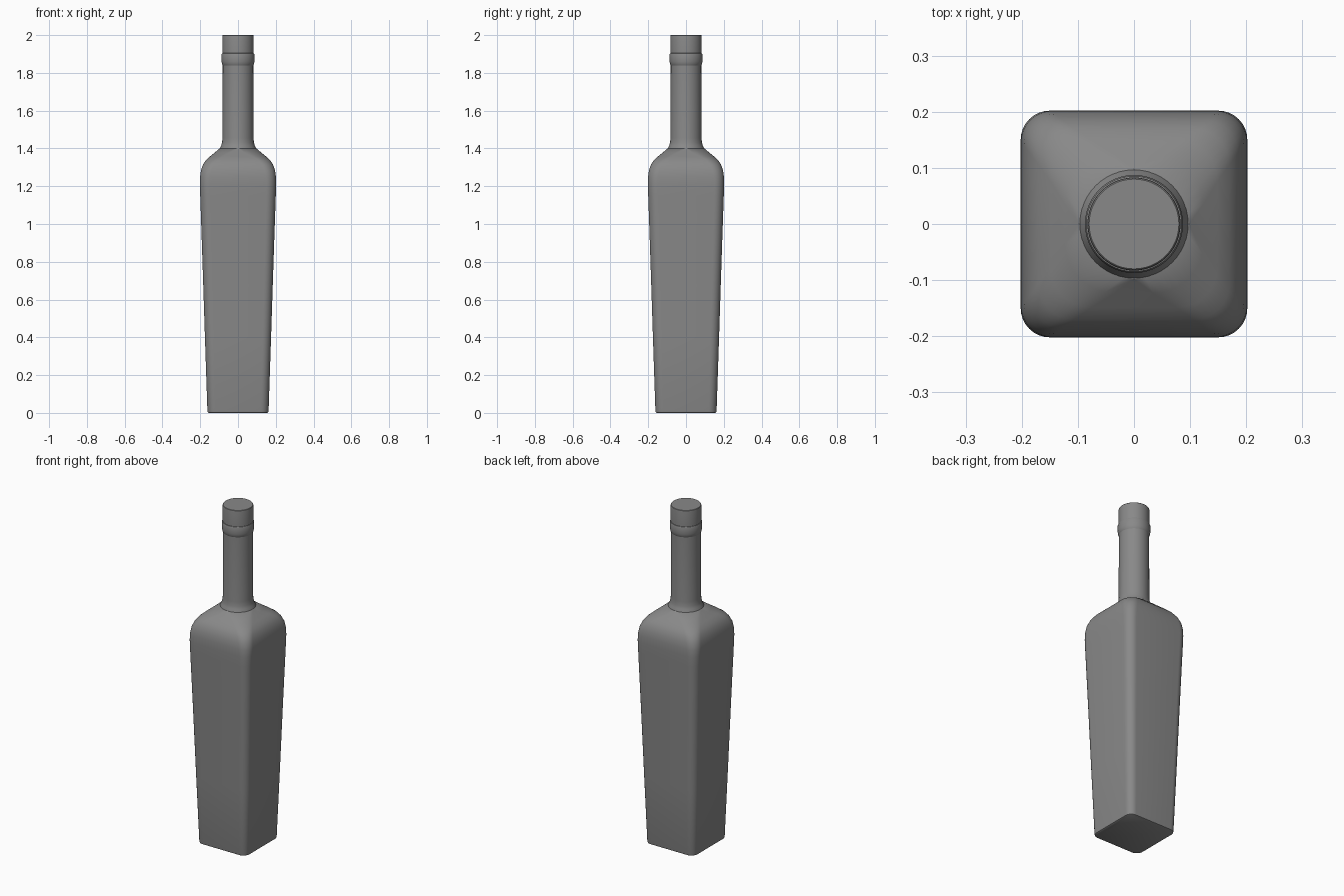
import bpy, bmesh
from math import sin, cos, pi, radians

if "Cube" in bpy.data.objects:
    bpy.data.objects.remove(bpy.data.objects["Cube"])


def section(h, r, z, n=8):
    """Rounded square of half width h and corner radius r; a circle when r == h."""
    pts = []
    for q, (sx, sy) in enumerate([(1, 1), (-1, 1), (-1, -1), (1, -1)]):
        for i in range(n + 1):
            a = (q + i / n) * pi / 2
            pts.append((sx * (h - r) + r * cos(a), sy * (h - r) + r * sin(a), z))
    return pts


def loft(name, rows, n=8):
    """Skin rows of (z, half width, corner radius) and cap both ends."""
    bm = bmesh.new()
    rings = [[bm.verts.new(p) for p in section(h, r, z, n)] for z, h, r in rows]
    for a, b in zip(rings, rings[1:]):
        for i in range(len(a)):
            j = (i + 1) % len(a)
            bm.faces.new((a[i], a[j], b[j], b[i]))
    bm.faces.new(rings[0][::-1])
    bm.faces.new(rings[-1])
    bmesh.ops.remove_doubles(bm, verts=bm.verts, dist=1e-5)
    bmesh.ops.recalc_face_normals(bm, faces=bm.faces)
    me = bpy.data.meshes.new(name)
    bm.to_mesh(me)
    bm.free()
    ob = bpy.data.objects.new(name, me)
    bpy.context.collection.objects.link(ob)
    bpy.ops.object.select_all(action='DESELECT')
    ob.select_set(True)
    bpy.context.view_layer.objects.active = ob
    bpy.ops.object.shade_smooth_by_angle(angle=radians(35))
    ob.data.materials.append(glass)
    return ob


def lathe(name, profile):
    return loft(name, [(z, r, r) for z, r in profile], 12)


# dark grey finish
glass = bpy.data.materials.new("dark_grey")
glass.diffuse_color = (0.25, 0.25, 0.25, 1)
glass.use_nodes = True
glass.node_tree.nodes["Principled BSDF"].inputs["Base Color"].default_value = glass.diffuse_color

# tapered square body with shoulders that turn round at the neck
loft("bottle_body", [
    (0.0, 0.155, 0.036), (0.003, 0.160, 0.040), (0.012, 0.162, 0.042),
    (0.4, 0.175, 0.045), (0.8, 0.188, 0.048), (1.15, 0.2, 0.051),
    (1.21, 0.202, 0.052), (1.25, 0.201, 0.054), (1.285, 0.196, 0.056),
    (1.315, 0.185, 0.059), (1.338, 0.170, 0.064), (1.357, 0.149, 0.073),
    (1.378, 0.123, 0.088), (1.4, 0.098, 0.098)])

# round neck flaring into the shoulders
lathe("bottle_neck", [
    (1.395, 0.098), (1.402, 0.096), (1.415, 0.089), (1.43, 0.0845),
    (1.455, 0.082), (1.85, 0.081)])

# collar ring under the cap
lathe("collar_ring", [
    (1.84, 0.081), (1.847, 0.0845), (1.86, 0.087), (1.897, 0.0875), (1.903, 0.085),
    (1.905, 0.081)])

# stopper cap
lathe("cap", [
    (1.90, 0.083), (1.992, 0.083), (1.998, 0.082), (2.0, 0.080)])
